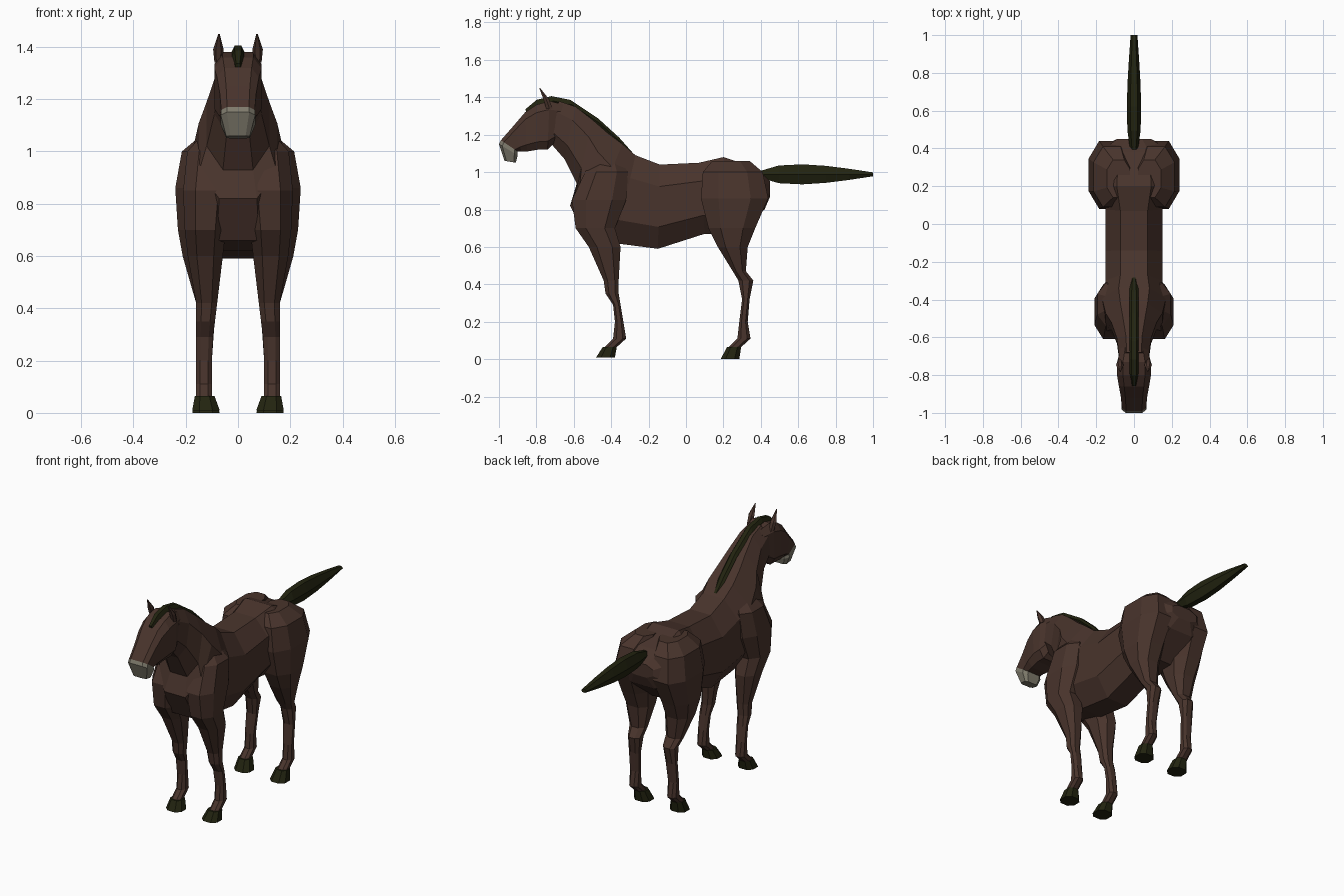
import bpy, bmesh
from math import sin, cos, pi
from mathutils import Vector

cube = bpy.data.objects.get("Cube")
if cube:
    bpy.data.objects.remove(cube, do_unlink=True)


def material(name, red, green, blue):
    mat = bpy.data.materials.new(name)
    mat.use_nodes = True
    colour = (red, green, blue, 1)
    mat.diffuse_color = colour
    mat.node_tree.nodes["Principled BSDF"].inputs["Base Color"].default_value = colour
    return mat


brown = material("brown coat", red=.066, green=.034, blue=.025)
dark = material("dark hair and hoof", red=.016, green=.017, blue=.005)
pale = material("pale muzzle", red=.21, green=.195, blue=.15)


def octagon(corner):
    """Square of half size one with its corners cut off, as four turned pairs."""
    points = []
    pair = [(corner, 1), (1, corner)]
    for quarter in range(4):
        points += pair
        pair = [(y, -x) for x, y in pair]
    return points


rounded = octagon(corner=.48)
boxy = octagon(corner=.65)
hexagon = [(cos(i * pi / 3), sin(i * pi / 3)) for i in range(6)]


def loft(name, rings, mat, section=rounded):
    """Skin flat faces over rings given as (centre, half axis u, half axis v)."""
    bm = bmesh.new()
    loops = [[bm.verts.new(centre + u * a + v * b) for a, b in section]
             for centre, u, v in rings]
    for low, high in zip(loops, loops[1:]):
        for i in range(len(section)):
            bm.faces.new((low[i - 1], low[i], high[i], high[i - 1]))
    bm.faces.new(loops[0])
    bm.faces.new(loops[-1])
    bmesh.ops.recalc_face_normals(bm, faces=bm.faces)
    mesh = bpy.data.meshes.new(name)
    bm.to_mesh(mesh)
    bm.free()
    mesh.materials.append(mat)
    obj = bpy.data.objects.new(name, mesh)
    bpy.context.collection.objects.link(obj)


def span(top, low, half):
    """Ring on the centre line between two (y, z) points, with a half width."""
    upper, lower = Vector((0, *top)), Vector((0, *low))
    return (upper + lower) / 2, Vector((half, 0, 0)), (upper - lower) / 2


def level(z, front, back, inner, outer, side):
    """Horizontal ring between front and back y, inner and outer x."""
    centre = Vector((side * (inner + outer) / 2, (front + back) / 2, z))
    return (centre, Vector(((outer - inner) / 2, 0, 0)),
            Vector((0, (back - front) / 2, 0)))


# Torso and neck in one skin, from rump to throat
loft("body", [
    span(top=(.45, .95), low=(.45, .87), half=.09),
    span(top=(.38, 1.02), low=(.42, .8), half=.17),
    span(top=(.2, 1.08), low=(.27, .67), half=.19),
    span(top=(.07, 1.05), low=(.1, .67), half=.15),
    span(top=(-.14, 1.04), low=(-.15, .59), half=.15),
    span(top=(-.27, 1.09), low=(-.38, .62), half=.15),
    span(top=(-.34, 1.15), low=(-.54, .66), half=.17),
    span(top=(-.42, 1.21), low=(-.62, .82), half=.15),
    span(top=(-.5, 1.28), low=(-.58, .93), half=.12),
    span(top=(-.59, 1.35), low=(-.65, 1.07), half=.09),
    span(top=(-.68, 1.38), low=(-.72, 1.15), half=.08),
], brown)

# Head tapering to the nose, then the pale muzzle
nose = span(top=(-.99, 1.17), low=(-.9, 1.11), half=.064)
loft("head", [
    span(top=(-.65, 1.36), low=(-.7, 1.16), half=.07),
    span(top=(-.73, 1.38), low=(-.74, 1.12), half=.09),
    span(top=(-.8, 1.36), low=(-.79, 1.12), half=.09),
    span(top=(-.86, 1.32), low=(-.85, 1.11), half=.08),
    span(top=(-.92, 1.25), low=(-.88, 1.11), half=.07),
    nose,
], brown, boxy)
loft("muzzle", [
    nose,
    span(top=(-1, 1.15), low=(-.9, 1.09), half=.066),
    span(top=(-.97, 1.06), low=(-.91, 1.05), half=.045),
], pale, boxy)

# Mane follows the crest to the forelock, thinner at both ends
crest = [(-.28, 1.1), (-.36, 1.19), (-.47, 1.29), (-.62, 1.39),
         (-.72, 1.41), (-.8, 1.39), (-.86, 1.34)]
loft("mane", [
    span(top=(y, z), low=(y + .02, z - .06), half=.015 if (y, z) in (crest[0], crest[-1]) else .025)
    for y, z in crest
], dark, hexagon)

# Tail held straight out, fullest near its root
tail = []
for step in range(6):
    along = step / 5
    y = .37 + along * (1 - .37)
    swell = sin(pi * along ** .7)
    depth = .012 + .05 * swell
    tail.append(span(top=(y, .988 + depth), low=(y, .988 - depth),
                     half=.018 + .02 * swell))
loft("tail", tail, dark, hexagon)


def leg(name, side, outline, girth, shin, ground):
    """Leg from its (z, front y, back y) outline, with pastern and hoof at shin y."""
    pastern = [(.2, shin, shin + .045), (.11, shin - .01, shin + .06),
               (.06, shin - .06, shin + .005)]
    rings = []
    for z, front, back in outline + pastern:
        # The thigh or shoulder is widest at this height and closes quickly above
        widest = .85
        if z > widest:
            bulge = 1 - ((z - widest) / .2) ** 4
        else:
            bulge = max(0, 1 - ((widest - z) / .42) ** 2)
        inner = min(.1, max(.02, .13 - .12 * z))
        rings.append(level(z, front, back, inner, .16 + girth * bulge, side))
    loft(name + "_leg", rings, brown)
    loft(name + "_hoof", [
        level(ground, shin - .1, shin, inner=.07, outer=.175, side=side),
        level(.065, shin - .065, shin + .01, inner=.09, outer=.165, side=side),
    ], dark)


foreleg = [(1.08, -.47, -.36), (1, -.54, -.31), (.85, -.61, -.32), (.7, -.59, -.38),
           (.6, -.52, -.35), (.42, -.44, -.36), (.35, -.43, -.36), (.29, -.39, -.35)]
hindleg = [(1.06, .14, .34), (1, .09, .41), (.86, .08, .44), (.7, .12, .37),
           (.6, .17, .33), (.47, .25, .32), (.42, .28, .36), (.32, .3, .34)]

for side, word in ((1, "left"), (-1, "right")):
    leg(word + "_front", side, foreleg, girth=.05, shin=-.38, ground=.01)
    leg(word + "_hind", side, hindleg, girth=.08, shin=.285, ground=0)
    # Pricked ear leaning forward
    loft(word + "_ear", [
        level(z=1.34, front=-.75, back=-.71, inner=.06, outer=.09, side=side),
        level(z=1.39, front=-.765, back=-.73, inner=.055, outer=.095, side=side),
        level(z=1.45, front=-.785, back=-.78, inner=.07, outer=.075, side=side),
    ], brown, hexagon)
